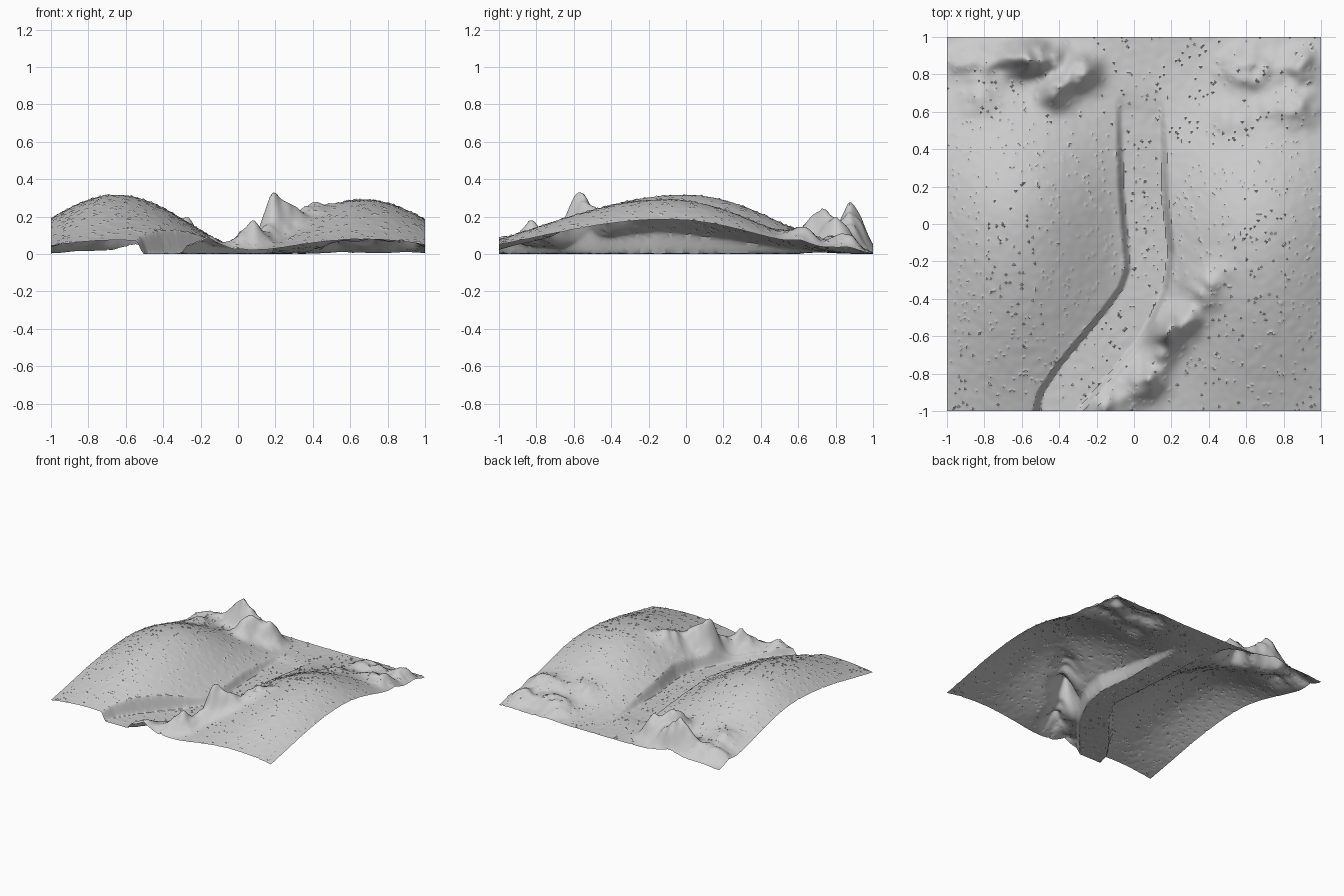
import bpy, bmesh, math, random
from mathutils import Vector, noise

if "Cube" in bpy.data.objects:
    bpy.data.objects.remove(bpy.data.objects["Cube"])

random.seed(4)
N = 190  # grid cells per side


def bump(d, r):
    """Rounded cosine falloff, zero beyond radius r."""
    return math.cos(math.pi / 2 * min(abs(d) / r, 1)) ** 2


def lerp_path(path, y):
    """x on a bank line at a given y (path runs from back to front)."""
    for (y0, x0), (y1, x1) in zip(path, path[1:]):
        if y >= y1:
            return x0 + (x1 - x0) * (y - y0) / (y1 - y0)
    return path[-1][1]


def ramp(t):
    return max(0.0, min(1.0, t))


# Hills: x, y, height, x radius, front radius, back radius
HILLS = [(-0.65, 0.0, 0.315, 0.80, 1.47, 1.05),
         (0.67, -0.1, 0.290, 0.80, 1.38, 1.06)]

# River banks: y, x
LEFT = [(1.0, -0.08), (0.6, -0.08), (0.2, -0.07), (-0.24, -0.035), (-0.34, -0.07),
        (-0.45, -0.15), (-0.75, -0.40), (-0.9, -0.50), (-1.0, -0.525)]
RIGHT = [(1.0, 0.14), (0.6, 0.15), (0.4, 0.16), (0.1, 0.17), (-0.15, 0.20),
         (-0.35, 0.17), (-0.5, 0.10), (-0.62, 0.03), (-0.78, -0.10), (-1.0, -0.29)]

# Rock peaks: x, y, height, spread
ROCKS = [(0.19, -0.57, 0.215, 0.06), (0.29, -0.50, 0.10, 0.055), (0.37, -0.33, 0.06, 0.06),
         (0.38, -0.40, 0.03, 0.05), (0.45, -0.26, 0.02, 0.05), (0.08, -0.83, 0.125, 0.06),
         (0.15, -0.71, 0.08, 0.05), (-0.01, -0.90, 0.05, 0.06), (-0.15, -0.97, 0.065, 0.055),
         (-0.55, 0.89, 0.22, 0.06), (-0.66, 0.88, 0.11, 0.06), (-0.43, 0.88, 0.10, 0.06),
         (-0.43, 0.70, 0.13, 0.055), (-0.36, 0.76, 0.10, 0.055), (-0.27, 0.82, 0.15, 0.06),
         (-0.82, 0.68, 0.05, 0.07), (-0.82, 0.87, 0.08, 0.07), (-0.95, 0.87, 0.04, 0.05),
         (0.57, 0.83, 0.08, 0.08), (0.72, 0.82, 0.05, 0.07), (0.90, 0.85, 0.09, 0.07),
         (0.52, 0.57, 0.04, 0.07), (0.76, 0.63, 0.05, 0.07), (0.90, 0.63, 0.07, 0.07)]


def height(x, y):
    z = 0.004
    for hx, hy, h, rx, rf, rb in HILLS:
        z += h * bump(x - hx, rx) * bump(y - hy, rf if y < hy else rb)
    rock = 0.0
    for rx, ry, h, s in ROCKS:
        rock += h * math.exp(-((x - rx) ** 2 + (y - ry) ** 2) / (2 * s * s))
    # Craggy surface on the rocks only
    z += rock * (1 + 0.3 * noise.noise(Vector((x * 14, y * 14, 7))))
    # Carve the river bed between steep banks, fading out at the back
    w = 0.017
    left, right = lerp_path(LEFT, y), lerp_path(RIGHT, y)
    bed = ramp((x - left + w) / (2 * w)) * ramp((right - x + w) / (2 * w))
    bed *= ramp((0.72 - y) / 0.12)
    z = z * (1 - bed) + 0.004 * bed
    # Fine grassy roughness with scattered tufts
    z += 0.002 * noise.noise(Vector((x * 22, y * 22, 3)))
    if random.random() < 0.03:
        z += 0.006
    return max(0.0, z)


# Terrain sheet
bm = bmesh.new()
bmesh.ops.create_grid(bm, x_segments=N, y_segments=N, size=1.0)
for v in bm.verts:
    v.co.z = height(v.co.x, v.co.y)
low = min(v.co.z for v in bm.verts)
for v in bm.verts:
    v.co.z -= low
bmesh.ops.triangulate(bm, faces=bm.faces[:])
mesh = bpy.data.meshes.new("terrain")
bm.to_mesh(mesh)
bm.free()
terrain = bpy.data.objects.new("terrain", mesh)
bpy.context.collection.objects.link(terrain)
bpy.context.view_layer.objects.active = terrain
terrain.select_set(True)
bpy.ops.object.shade_smooth_by_angle(angle=math.radians(40))
